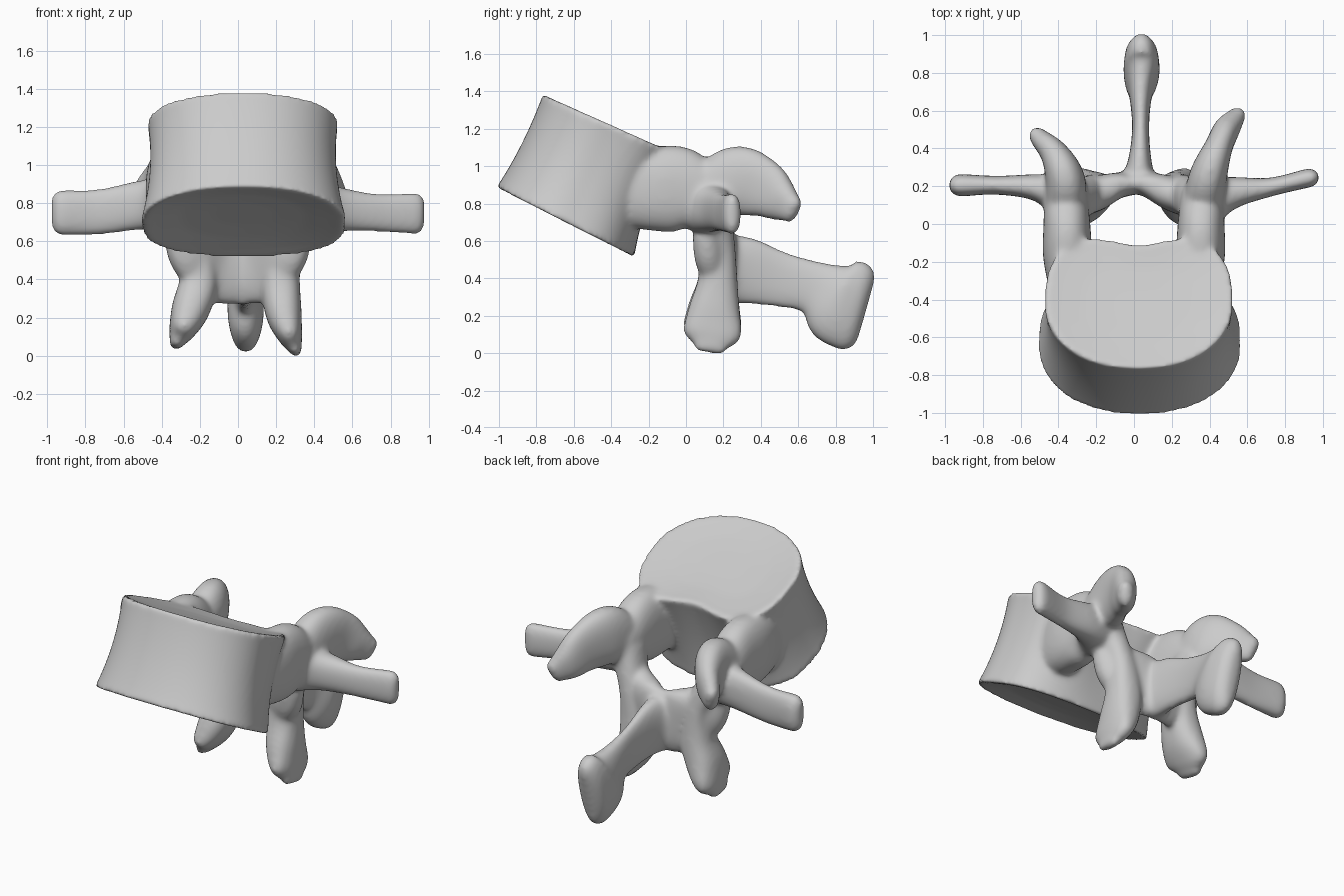
import bpy, bmesh, math
from mathutils import Vector

cube = bpy.data.objects.get("Cube")
if cube:
    bpy.data.objects.remove(cube, do_unlink=True)

bone_mat = bpy.data.materials.new("bone grey")
bone_mat.use_nodes = True
GREY = (0.6, 0.6, 0.6, 1)
bone_mat.diffuse_color = GREY
bsdf = next(n for n in bone_mat.node_tree.nodes if n.type == 'BSDF_PRINCIPLED')
bsdf.inputs["Base Color"].default_value = GREY
bsdf.inputs["Roughness"].default_value = 0.7

parts = []
SIDES = 32


def power(v, e):
    return math.copysign(abs(v) ** e, v)


def skin(name, rings):
    """Closed skin over a row of equal point rings."""
    bm = bmesh.new()
    loops = [[bm.verts.new(p) for p in ring] for ring in rings]
    n = len(rings[0])
    for a, b in zip(loops, loops[1:]):
        for i in range(n):
            j = (i + 1) % n
            bm.faces.new((a[i], a[j], b[j], b[i]))
    bm.faces.new(loops[0])
    bm.faces.new(loops[-1])
    bmesh.ops.recalc_face_normals(bm, faces=bm.faces)
    mesh = bpy.data.meshes.new(name)
    bm.to_mesh(mesh)
    bm.free()
    mesh.materials.append(bone_mat)
    ob = bpy.data.objects.new(name, mesh)
    bpy.context.collection.objects.link(ob)
    parts.append(ob)


def spline(st, steps=6):
    """Catmull-Rom through stations (x, y, z, half_side, half_up)."""
    st = [Vector(s) for s in st]
    ext = [st[0] * 2 - st[1]] + st + [st[-1] * 2 - st[-2]]
    out = []
    for p0, p1, p2, p3 in zip(ext, ext[1:], ext[2:], ext[3:]):
        for k in range(steps):
            t = k / steps
            out.append(0.5 * (2 * p1 + (p2 - p0) * t
                              + (2 * p0 - 5 * p1 + 4 * p2 - p3) * t * t
                              + (3 * p1 - p0 - 3 * p2 + p3) * t ** 3))
    return out + [st[-1]]


def limb(name, stations, up):
    """Oval tube with a domed tip; half_up lies along the up direction."""
    pts = spline(stations)
    up = Vector(up)
    rings = []

    def ring(c, t, a, b):
        u = (up - t * up.dot(t)).normalized()
        v = t.cross(u)
        rings.append([c + v * a * power(math.cos(w), 0.85) + u * b * power(math.sin(w), 0.85)
                      for w in (2 * math.pi * i / SIDES for i in range(SIDES))])

    for i, p in enumerate(pts):
        q0, q1 = pts[max(i - 1, 0)], pts[min(i + 1, len(pts) - 1)]
        t = (Vector(q1[:3]) - Vector(q0[:3])).normalized()
        ring(Vector(p[:3]), t, p[3], p[4])
    tip, a, b = Vector(pts[-1][:3]), pts[-1][3], pts[-1][4]
    r = min(a, b)
    for k in range(1, 6):
        w = k / 6 * math.pi / 2
        drop = r * (1 - math.cos(w))
        ring(tip + t * r * math.sin(w), t, a - drop * 0.98, b - drop * 0.98)
    skin(name, rings)


# Vertebral body: kidney outline swept from the lower plate to the upper plate
def body_ring(t, scale=1.0, lift=0.0):
    low_c, top_c = Vector((0.03, -0.66, 0.705)), Vector((0.025, -0.43, 1.235))
    low_d, top_d = Vector((0, 0.355, -0.18)), Vector((0, 0.335, -0.15))
    centre, depth = low_c.lerp(top_c, t), low_d.lerp(top_d, t)
    waist = math.sin(math.pi * t) ** 0.8 if 0 < t < 1 else 0
    width = (0.54 - 0.04 * t - 0.03 * waist) * scale
    axis = Vector((0, 0.42, 0.9))
    pts = []
    for i in range(64):
        w = 2 * math.pi * i / 64
        c, s = math.cos(w), math.sin(w)
        x = width * power(c, 0.9)
        if s > 0:
            y = s ** 0.62 * (1.08 + 0.14 * t) - 0.25 * t * math.exp(-(x / 0.22) ** 2) * s
        else:
            y = s
        y *= scale * (1 - 0.045 * waist)
        pts.append(centre + Vector((x, 0, 0)) + depth * y + axis * lift)
    return pts


skin("vertebral_body",
     [body_ring(0, s, l) for s, l in ((0.3, 0.045), (0.6, 0.035), (0.85, 0.012), (0.96, 0))]
     + [body_ring(k / 12) for k in range(13)]
     + [body_ring(1, s, l) for s, l in ((0.96, 0), (0.85, -0.008), (0.6, -0.02), (0.3, -0.025))])

# Paired parts that share one shape on both sides
for side, s in (("left", 1), ("right", -1)):
    limb(side + "_pedicle", [(s * 0.32, -0.42, 0.9, 0.11, 0.2), (s * 0.35, -0.18, 0.88, 0.13, 0.225),
                             (s * 0.355, -0.02, 0.875, 0.125, 0.225), (s * 0.36, 0.13, 0.84, 0.115, 0.15)], (0, 0, 1))
    limb(side + "_lamina", [(s * 0.31, 0.11, 0.68, 0.07, 0.1), (s * 0.22, 0.15, 0.56, 0.09, 0.17),
                            (s * 0.1, 0.2, 0.48, 0.07, 0.2), (0.02, 0.22, 0.46, 0.06, 0.19)], (0, 0, 1))

# Upper joint processes, blade-like and swept back
limb("left_upper_joint_process", [(0.36, 0.08, 0.85, 0.11, 0.13), (0.395, 0.26, 0.92, 0.10, 0.185),
                                  (0.445, 0.4, 0.885, 0.075, 0.165), (0.49, 0.5, 0.82, 0.07, 0.12),
                                  (0.535, 0.56, 0.775, 0.05, 0.08)], (0, 0, 1))
limb("right_upper_joint_process", [(-0.36, 0.08, 0.85, 0.11, 0.13), (-0.365, 0.24, 0.91, 0.105, 0.18),
                                   (-0.42, 0.37, 0.88, 0.075, 0.14), (-0.5, 0.455, 0.83, 0.05, 0.09)], (0, 0, 1))

# Lower joint processes, hanging paddles
limb("left_lower_joint_process", [(0.33, 0.12, 0.82, 0.10, 0.11), (0.26, 0.16, 0.6, 0.08, 0.10),
                                  (0.225, 0.17, 0.4, 0.10, 0.105), (0.24, 0.15, 0.22, 0.095, 0.14),
                                  (0.275, 0.14, 0.1, 0.065, 0.155), (0.3, 0.13, 0.035, 0.035, 0.09)], (0, 1, 0))
limb("right_lower_joint_process", [(-0.33, 0.12, 0.82, 0.10, 0.11), (-0.225, 0.16, 0.6, 0.08, 0.10),
                                   (-0.205, 0.17, 0.4, 0.10, 0.105), (-0.25, 0.15, 0.24, 0.10, 0.14),
                                   (-0.295, 0.14, 0.13, 0.07, 0.155), (-0.32, 0.13, 0.075, 0.04, 0.09)], (0, 1, 0))

# Side processes
limb("left_side_process", [(0.33, 0.08, 0.79, 0.14, 0.15), (0.5, 0.16, 0.77, 0.09, 0.12),
                           (0.72, 0.195, 0.75, 0.05, 0.1), (0.93, 0.245, 0.745, 0.05, 0.11)], (0, 0, 1))
limb("right_side_process", [(-0.33, 0.12, 0.79, 0.14, 0.15), (-0.5, 0.19, 0.79, 0.075, 0.13),
                            (-0.72, 0.205, 0.755, 0.05, 0.12), (-0.92, 0.205, 0.75, 0.06, 0.12)], (0, 0, 1))

# Rear spine with a heavier hanging tip
limb("rear_spine", [(0.02, 0.2, 0.45, 0.11, 0.18), (0.03, 0.32, 0.44, 0.065, 0.18),
                    (0.035, 0.5, 0.395, 0.045, 0.15), (0.035, 0.68, 0.35, 0.06, 0.145),
                    (0.04, 0.8, 0.28, 0.095, 0.225), (0.04, 0.88, 0.255, 0.09, 0.245)], (0, 0, 1))

# Fuse all parts into one continuous bone
bpy.ops.object.select_all(action='DESELECT')
for ob in parts:
    ob.select_set(True)
bpy.context.view_layer.objects.active = parts[0]
bpy.ops.object.join()
bone = bpy.context.view_layer.objects.active
bone.name = bone.data.name = "vertebra"
remesh = bone.modifiers.new("fuse", 'REMESH')
remesh.mode = 'VOXEL'
remesh.voxel_size = 0.013
remesh.use_smooth_shade = True
soften = bone.modifiers.new("soften", 'SMOOTH')
soften.factor = 0.5
soften.iterations = 20
for name in ("fuse", "soften"):
    bpy.ops.object.modifier_apply(modifier=name)
bpy.ops.object.shade_smooth()
